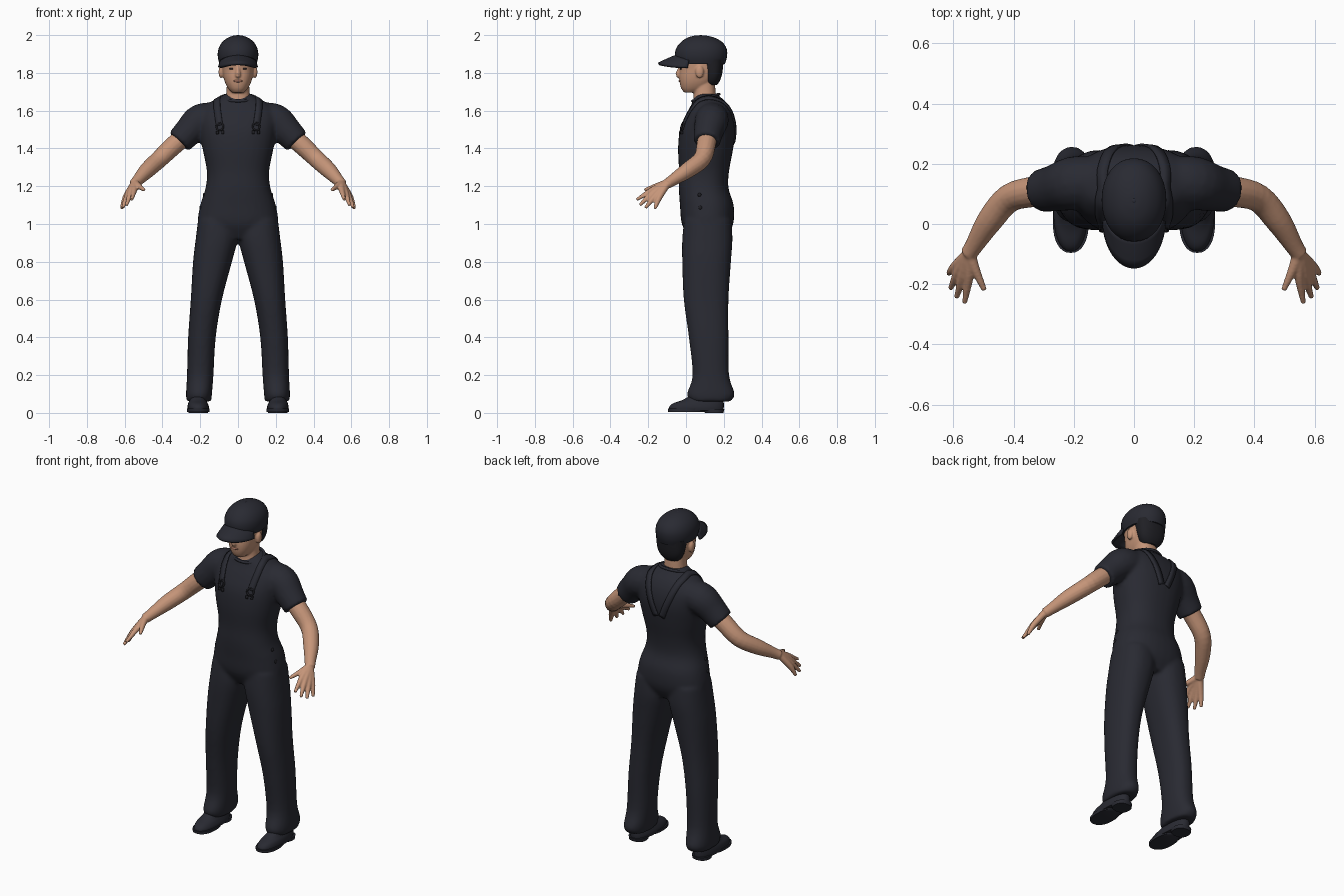
import bpy, bmesh, math
from mathutils import Vector, Matrix
from mathutils.bvhtree import BVHTree

if "Cube" in bpy.data.objects:
    bpy.data.objects.remove(bpy.data.objects["Cube"], do_unlink=True)


def material(name, colour):
    m = bpy.data.materials.new(name)
    m.use_nodes = True
    m.diffuse_color = (*colour, 1)
    m.node_tree.nodes["Principled BSDF"].inputs["Base Color"].default_value = (*colour, 1)
    return m


FABRIC = material("dark navy fabric", (0.022, 0.023, 0.032))
SKIN = material("skin", (0.56, 0.30, 0.19))
HAIR = material("dark hair", (0.014, 0.014, 0.018))
LIPS = material("lips", (0.42, 0.19, 0.13))
EYES = material("eyes", (0.03, 0.02, 0.02))


def finish(name, bm, mat, voxel=0, thick=0):
    """Turn a bmesh into an object, optionally fused by remeshing or thickened."""
    bmesh.ops.recalc_face_normals(bm, faces=bm.faces)
    me = bpy.data.meshes.new(name)
    bm.to_mesh(me)
    bm.free()
    me.materials.append(mat)
    ob = bpy.data.objects.new(name, me)
    bpy.context.collection.objects.link(ob)
    bpy.ops.object.select_all(action='DESELECT')
    ob.select_set(True)
    bpy.context.view_layer.objects.active = ob
    bpy.ops.object.shade_smooth_by_angle(angle=math.radians(50))
    if voxel:
        r = ob.modifiers.new("fuse", 'REMESH')
        r.mode, r.voxel_size, r.use_smooth_shade = 'VOXEL', voxel, True
        s = ob.modifiers.new("soften", 'SMOOTH')
        s.factor, s.iterations = 0.5, 4
    if thick:
        s = ob.modifiers.new("thickness", 'SOLIDIFY')
        s.thickness, s.offset = thick, 0
    return ob


def spline(rows, steps=4):
    """Catmull-Rom interpolation of rows of numbers."""
    out = []
    for i in range(len(rows) - 1):
        quad = rows[max(i - 1, 0)], rows[i], rows[i + 1], rows[min(i + 2, len(rows) - 1)]
        for k in range(steps):
            t = k / steps
            out.append([b + t / 2 * (c - a + t * (2 * a - 5 * b + 4 * c - d + t * (3 * (b - c) + d - a)))
                        for a, b, c, d in zip(*quad)])
    return out + [list(rows[-1])]


def skin_rings(bm, rings):
    loops = [[bm.verts.new(p) for p in ring] for ring in rings]
    n = len(loops[0])
    for a, b in zip(loops, loops[1:]):
        for i in range(n):
            bm.faces.new((a[i], a[(i + 1) % n], b[(i + 1) % n], b[i]))
    bm.faces.new(loops[0])
    bm.faces.new(loops[-1])


def stack(bm, rows, power=2.3, n=32):
    """Horizontal rounded sections given as (z, x0, x1, y0, y1)."""
    def curve(v):
        return math.copysign(abs(v) ** (2 / power), v)
    rings = []
    for z, x0, x1, y0, y1 in spline(rows):
        rings.append([((x0 + x1) / 2 + (x1 - x0) / 2 * curve(math.cos(a)),
                       (y0 + y1) / 2 + (y1 - y0) / 2 * curve(math.sin(a)), z)
                      for a in (2 * math.pi * i / n for i in range(n))])
    skin_rings(bm, rings)


def centred(rows):
    return [(z, -h, h, y0, y1) for z, h, y0, y1 in rows]


def flip(rows, s):
    return [(z, s * a, s * b, y0, y1) for z, a, b, y0, y1 in rows]


def tube(bm, rows, s=1, n=16):
    """Round limb along (x, y, z, radius)."""
    rows = spline(rows)
    pts = [Vector((s * r[0], r[1], r[2])) for r in rows]
    rings = []
    for i, p in enumerate(pts):
        d = pts[min(i + 1, len(pts) - 1)] - pts[max(i - 1, 0)]
        q = d.to_track_quat('Z', 'Y')
        rings.append([p + q @ Vector((math.cos(a), math.sin(a), 0)) * rows[i][3]
                      for a in (2 * math.pi * k / n for k in range(n))])
    skin_rings(bm, rings)


def ball(bm, centre, size):
    bmesh.ops.create_uvsphere(bm, u_segments=16, v_segments=10, radius=1,
                              matrix=Matrix.Translation(centre) @ Matrix.Diagonal((*size, 1)))


# Clothing: trunk, trouser legs and sleeves fused together
bm = bmesh.new()
stack(bm, centred([(.92, .17, .02, .21), (1.0, .212, -.022, .25), (1.1, .2, -.032, .252),
                   (1.19, .172, -.038, .225), (1.28, .165, -.037, .228), (1.4, .188, -.042, .25),
                   (1.5, .205, -.032, .262), (1.58, .21, .0, .25), (1.635, .165, .03, .222),
                   (1.665, .105, .04, .19), (1.69, .07, .06, .165)]))
leg = [(.06, .142, .272, .025, .235), (.10, .138, .275, .005, .258), (.2, .13, .27, .035, .228),
       (.4, .118, .264, .015, .225), (.6, .085, .25, -.012, .225), (.8, .032, .238, -.02, .238),
       (.92, .002, .224, -.02, .246), (1.02, .0, .212, -.01, .24)]
sleeve = [(.12, .14, 1.56, .085), (.2, .135, 1.545, .09), (.26, .12, 1.49, .079), (.312, .11, 1.435, .071)]
for s in (1, -1):
    stack(bm, flip(leg, s))
    tube(bm, sleeve, s)
clothing = finish("overalls_and_shirt", bm, FABRIC, voxel=.011)

# Arms and hands
wrist = (.548, -.095, 1.218)
knuckles = [((.548, -.17, 1.185), (.563, -.262, 1.128)), ((.568, -.172, 1.168), (.59, -.245, 1.1)),
            ((.584, -.16, 1.152), (.61, -.215, 1.085)), ((.595, -.142, 1.14), (.617, -.165, 1.08))]
for s, side in ((1, "left"), (-1, "right")):
    bm = bmesh.new()
    tube(bm, [(.24, .12, 1.5, .05), (.33, .108, 1.425, .051), (.415, .085, 1.345, .047),
              (.48, .01, 1.285, .043), (.53, -.07, 1.232, .031), (.55, -.1, 1.212, .028)], s)
    for knuckle, tip in knuckles:
        tube(bm, [(*wrist, .019), (*knuckle, .0165), (*tip, .0085)], s)
    tube(bm, [(*wrist, .022), (.528, -.15, 1.203, .016), (.497, -.22, 1.18, .009)], s)
    finish(side + "_arm", bm, SKIN, voxel=.005)

# Head, neck, nose and ears
bm = bmesh.new()
stack(bm, centred([(1.695, .03, -.008, .06), (1.715, .05, -.024, .11), (1.745, .067, -.033, .145),
                   (1.78, .078, -.036, .17), (1.82, .084, -.034, .185), (1.87, .086, -.04, .19),
                   (1.93, .07, -.02, .17)]))
stack(bm, centred([(1.62, .09, .035, .17), (1.67, .066, .04, .158), (1.72, .06, .04, .155),
                   (1.79, .06, .04, .15)]))
tube(bm, [(0, -.028, 1.835, .009), (0, -.038, 1.81, .011), (0, -.041, 1.79, .0145), (0, -.03, 1.78, .01)])
for s in (1, -1):
    ball(bm, (s * .09, .072, 1.805), (.013, .022, .034))
finish("head", bm, SKIN, voxel=.005)

bm = bmesh.new()
ball(bm, (0, -.032, 1.757), (.024, .007, .007))
finish("mouth", bm, LIPS)
bm = bmesh.new()
for s in (1, -1):
    ball(bm, (s * .034, -.027, 1.822), (.013, .005, .005))
finish("eyes", bm, EYES)

# Cropped hair below the cap
bm = bmesh.new()
stack(bm, centred([(1.735, .045, .1, .163), (1.76, .068, .095, .18), (1.8, .083, .09, .192),
                   (1.87, .092, .07, .2)]))
finish("hair", bm, HAIR)

# Cap crown, button, band and brim
bm = bmesh.new()
stack(bm, centred([(1.848, .098, -.046, .206), (1.885, .107, -.058, .217), (1.925, .104, -.054, .216),
                   (1.96, .086, -.03, .195), (1.985, .056, .005, .155), (1.997, .025, .045, .11),
                   (1.999, .005, .07, .085)]), power=2.1)
ball(bm, (0, .077, 1.996), (.009, .009, .005))
finish("cap_crown", bm, FABRIC)

bm = bmesh.new()
grid = []
for i in range(21):
    a = math.radians(-86 + 172 * i / 20)
    x, c = math.sin(a), math.cos(a)
    row = []
    for v in (0, .25, .5, .75, 1):
        px = x * (.088 + .012 * v)
        py = .02 - c * (.06 + .105 * v)
        row.append(bm.verts.new((px, py, 1.893 - .036 * v - .028 * x * x - .01 * v * v * c)))
    grid.append(row)
for a, b in zip(grid, grid[1:]):
    for k in range(4):
        bm.faces.new((a[k], a[k + 1], b[k + 1], b[k]))
finish("cap_brim", bm, FABRIC, thick=.014)

# Shoes with soles and heels
for s, side in ((1, "left"), (-1, "right")):
    bm = bmesh.new()
    stack(bm, flip([(.012, .155, .266, -.088, .198), (.03, .153, .268, -.09, .2), (.05, .16, .264, -.07, .2),
                    (.07, .168, .256, -.015, .198), (.11, .175, .25, .05, .19)], s))
    stack(bm, flip([(.006, .151, .269, -.094, .1), (.022, .15, .27, -.096, .12)], s))
    stack(bm, flip([(0, .16, .262, .1, .198), (.02, .158, .264, .09, .203)], s))
    finish(side + "_shoe", bm, FABRIC)

# Trim laid over the clothing surface
bpy.context.view_layer.update()
surface = BVHTree.FromObject(clothing, bpy.context.evaluated_depsgraph_get())


def ribbon(bm, points, width, steps=6):
    hits = [surface.find_nearest(Vector(p))[:2] for p in spline(points, steps)]
    pairs = []
    for i, (p, nrm) in enumerate(hits):
        d = hits[min(i + 1, len(hits) - 1)][0] - hits[max(i - 1, 0)][0]
        w = nrm.cross(d).normalized() * width / 2
        pairs.append([bm.verts.new(p + nrm * .003 + w * k) for k in (-1, 1)])
    for a, b in zip(pairs, pairs[1:]):
        bm.faces.new((a[0], a[1], b[1], b[0]))


bm = bmesh.new()
for s in (1, -1):
    ribbon(bm, [(s * x, y, z) for x, y, z in
                ((.105, -.04, 1.53), (.115, .0, 1.61), (.12, .1, 1.69), (.105, .2, 1.66),
                 (.07, .26, 1.56), (.02, .28, 1.43))], .036)
finish("shoulder_straps", bm, FABRIC, thick=.007)

bm = bmesh.new()
for s in (1, -1):
    loop = [(s * .105 + .022 * math.sin(a), -.05, 1.525 + .024 * math.cos(a))
            for a in (2 * math.pi * k / 10 for k in range(11))]
    ribbon(bm, loop, .008, 2)
    for dx in (-.018, .018):
        ribbon(bm, [(s * .105 + dx, -.06, 1.5), (s * .105 + dx, -.06, 1.48)], .012, 3)
finish("strap_buckles", bm, HAIR, thick=.012)

bm = bmesh.new()
for s in (1, -1):
    for z in (1.19, 1.105):
        p = surface.find_nearest(Vector((s * .3, .05, z)))[0]
        ball(bm, p, (.006, .01, .01))
finish("hip_buttons", bm, HAIR)

# Neckline
bm = bmesh.new()
tube(bm, [(.088 * math.sin(a), .105 - .07 * math.cos(a), 1.669 - .018 * math.cos(a), .008)
          for a in (2 * math.pi * k / 16 for k in range(17))], n=8)
finish("collar", bm, FABRIC)
